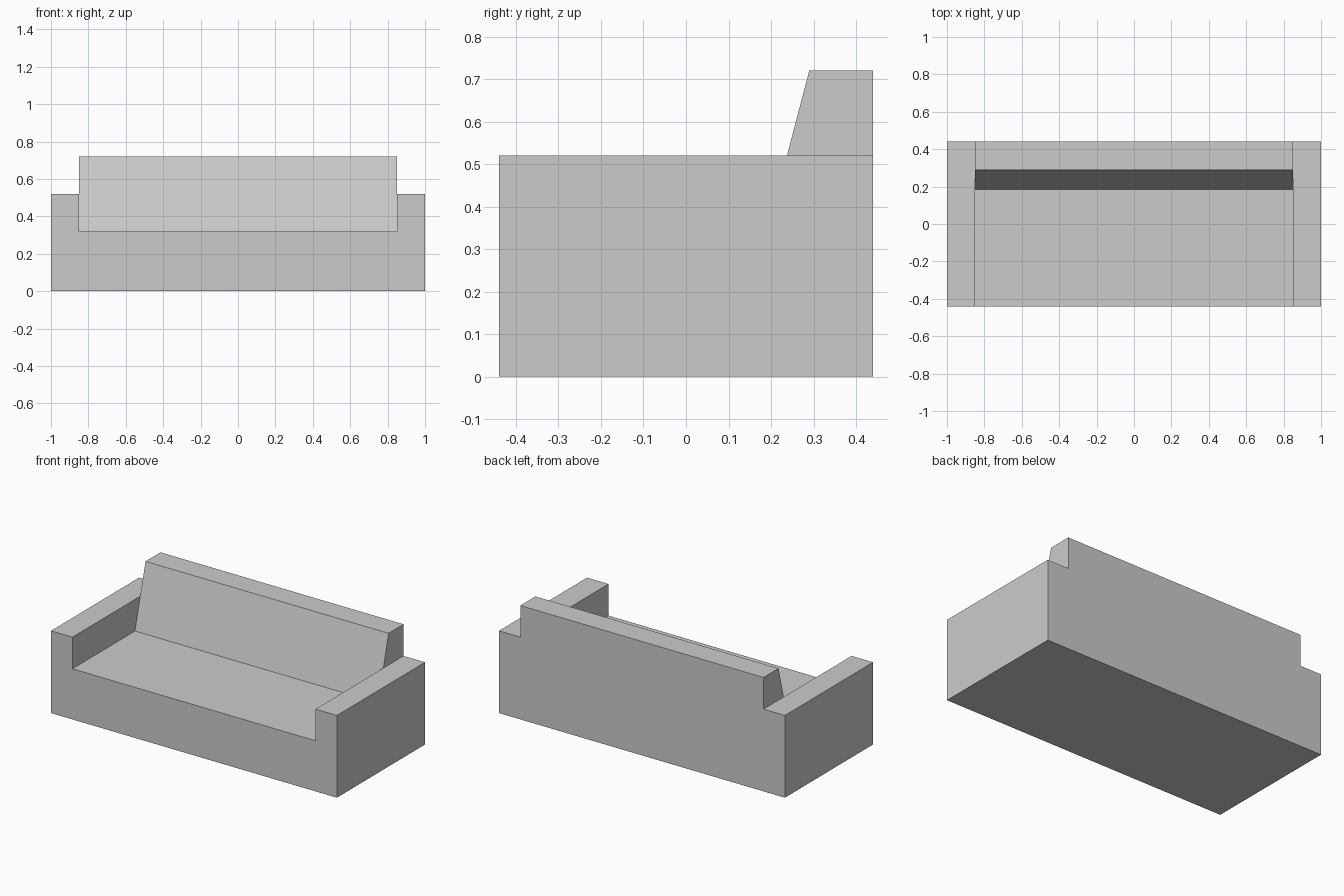
import bpy
import bmesh
from math import radians

cube = bpy.data.objects.get("Cube")
if cube:
    bpy.data.objects.remove(cube, do_unlink=True)

# Main dimensions
HALF_W, INNER, HALF_D = 1.0, 0.85, 0.44
SEAT, ARM, TOP = 0.32, 0.52, 0.72
SEAT_BACK, LEAN_TOP = 0.185, 0.29
lean_arm = (SEAT_BACK + LEAN_TOP) / 2   # the leaning face at arm height

# Side outline points (y, z)
front_low, front_seat, front_arm = (-HALF_D, 0), (-HALF_D, SEAT), (-HALF_D, ARM)
seat_back, lean, lean_top = (SEAT_BACK, SEAT), (lean_arm, ARM), (LEAN_TOP, TOP)
back_top, back_arm, back_low = (HALF_D, TOP), (HALF_D, ARM), (HALF_D, 0)

middle = [front_low, front_seat, seat_back, lean, lean_top, back_top, back_arm, back_low]
arm = [front_low, front_seat, front_arm, lean, back_arm, back_low]
arm_inner = [front_seat, seat_back, lean, front_arm]
backrest_end = [lean, lean_top, back_top, back_arm]

bm = bmesh.new()


def add_face(points):
    bm.faces.new([bm.verts.new(p) for p in points])


def add_shell(outline, x0, x1):
    """Sweep a closed side outline from x0 to x1 without end caps."""
    for a, b in zip(outline, outline[1:] + outline[:1]):
        add_face([(x0, *a), (x0, *b), (x1, *b), (x1, *a)])


def add_cap(outline, x):
    add_face([(x, *p) for p in outline])


# Seat and backrest, then both arms with their walls
add_shell(middle, -INNER, INNER)
for side in (-1, 1):
    add_shell(arm, side * INNER, side * HALF_W)
    add_cap(arm, side * HALF_W)
    add_cap(arm_inner, side * INNER)
    add_cap(backrest_end, side * INNER)

# Weld into one closed body with clean flat faces
bmesh.ops.remove_doubles(bm, verts=bm.verts, dist=0.0001)
bmesh.ops.recalc_face_normals(bm, faces=bm.faces)
bmesh.ops.dissolve_limit(bm, angle_limit=radians(1), verts=bm.verts, edges=bm.edges)

mesh = bpy.data.meshes.new("sofa_body")
bm.to_mesh(mesh)
bm.free()
sofa = bpy.data.objects.new("sofa_body", mesh)
bpy.context.collection.objects.link(sofa)

# Plain grey upholstery
grey = bpy.data.materials.new("light_grey")
grey.use_nodes = True
colour = (0.6, 0.6, 0.6, 1)
grey.diffuse_color = colour
grey.node_tree.nodes["Principled BSDF"].inputs["Base Color"].default_value = colour
mesh.materials.append(grey)
